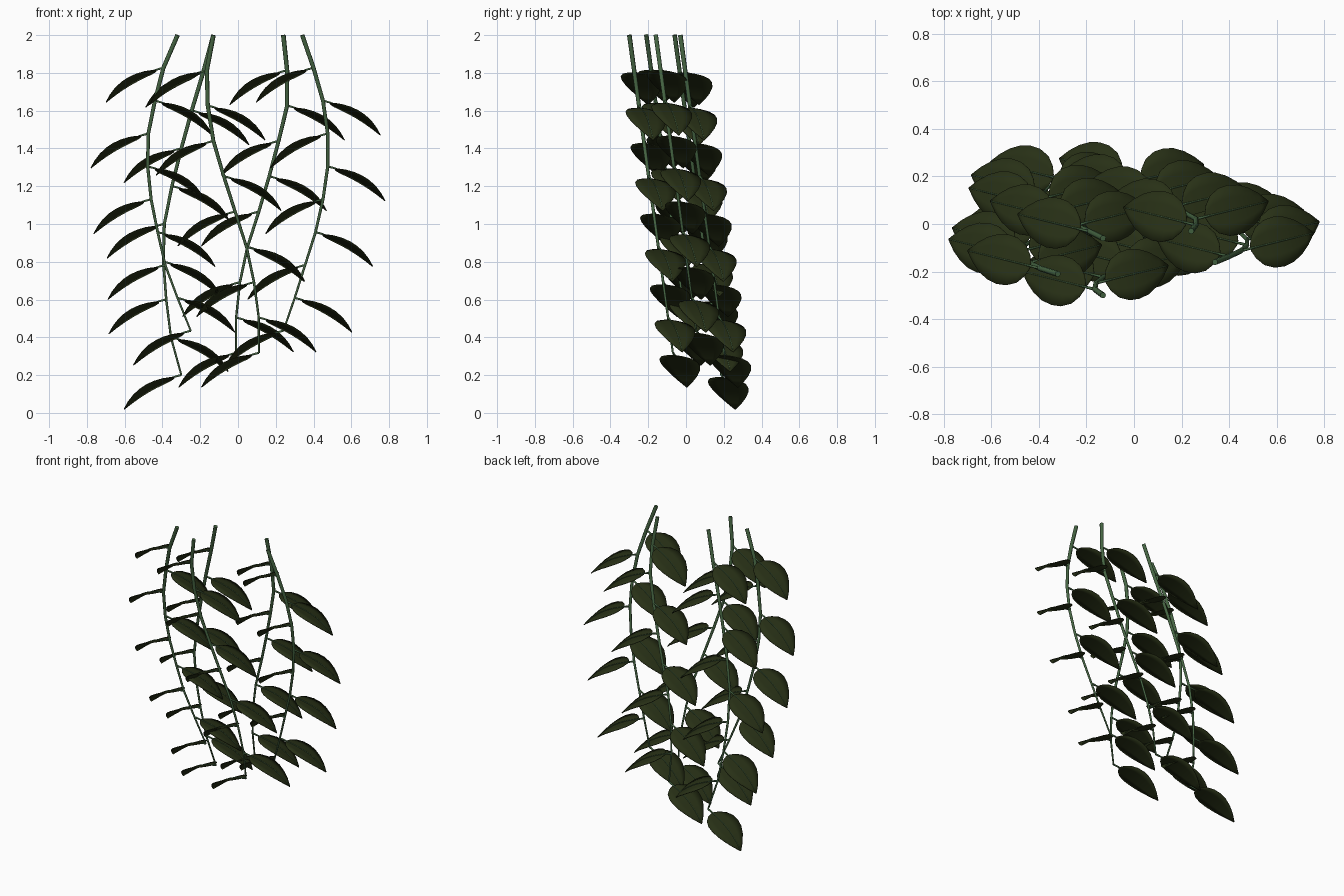
import bpy, bmesh, math
from mathutils import Vector

if "Cube" in bpy.data.objects:
    bpy.data.objects.remove(bpy.data.objects["Cube"])


def material(name, rgb):
    m = bpy.data.materials.new(name)
    m.diffuse_color = (*rgb, 1)
    m.use_nodes = True
    m.node_tree.nodes["Principled BSDF"].inputs["Base Color"].default_value = m.diffuse_color
    return m


LEAF = material("dark leaf green", (0.021, 0.030, 0.008))
STEM = material("stem green", (0.060, 0.130, 0.055))
LEAN = 0.137   # how far the vines drift back per unit of drop
REACH = 0.305  # leaf tip distance from the stem


def add(name, data, loc=(0, 0, 0)):
    ob = bpy.data.objects.new(name, data)
    ob.location = loc
    bpy.context.collection.objects.link(ob)
    return ob


def tube_mesh(name, pts, radii, res):
    """Tapered tube along a path, returned as a mesh."""
    cu = bpy.data.curves.new(name, 'CURVE')
    cu.dimensions = '3D'
    cu.bevel_depth = 1.0
    cu.bevel_resolution = res
    cu.use_fill_caps = True
    sp = cu.splines.new('POLY')
    sp.points.add(len(pts) - 1)
    for p, co, r in zip(sp.points, pts, radii):
        p.co = (*co, 1)
        p.radius = r
    ob = add(name, cu)
    me = bpy.data.meshes.new_from_object(
        ob.evaluated_get(bpy.context.evaluated_depsgraph_get()))
    bpy.data.objects.remove(ob)
    me.materials.clear()
    me.materials.append(STEM)
    for p in me.polygons:
        p.use_smooth = True
    return me


def midline(u, side):
    """Arching centre line of a leaf, swept slightly backward."""
    return Vector((side * u, 0.245 * u, -(0.27 * u + 3.45 * u ** 3)))


# Blade outline: position along the blade, half width
OUTLINE = [(0, .01), (.05, .046), (.15, .082), (.3, .103), (.45, .107),
           (.6, .098), (.75, .075), (.88, .043), (1, .002)]


def blade_mesh(name, side):
    across = Vector((-side * 0.24, 0.97, -0.08))
    bm = bmesh.new()
    rows = []
    for t, hw in OUTLINE:
        c = midline(0.04 + t * (REACH - 0.04), side)
        rows.append([bm.verts.new(c + across * hw * k)
                     for k in (-1, -.5, 0, .5, 1)])
    for a, b in zip(rows, rows[1:]):
        for i in range(4):
            bm.faces.new((a[i], b[i], b[i + 1], a[i + 1]))
    bm.normal_update()
    for f in bm.faces:
        f.smooth = True
        if f.normal.z < 0:
            f.normal_flip()
    me = bpy.data.meshes.new(name)
    bm.to_mesh(me)
    bm.free()
    me.materials.append(LEAF)
    return me


def stalk_mesh(name, side):
    """Leaf stalk continuing as the midrib on top of the blade."""
    us = [0, .02, .04, .07, .11, .15, .19, .23, .265, .295]
    pts = [midline(u, side) + Vector((0, 0, .001)) for u in us]
    radii = [.006, .006, .005] + [.003 - .0002 * i for i in range(7)]
    return tube_mesh(name, pts, radii, 1)


blades = {s: blade_mesh("leaf_blade", s) for s in (-1, 1)}
stalks = {s: stalk_mesh("leaf_stalk", s) for s in (-1, 1)}

# Vines: node spacing in height, y at the top, x at each node going down
VINES = [
    (.174, -.21, (-.32, -.395, -.44, -.475, -.478, -.46, -.425, -.385, -.32, -.25)),
    (.187, -.30, (-.13, -.165, -.16, -.13, -.075, -.015, .045, .085, .11, .11)),
    (.200, -.06, (-.13, -.185, -.245, -.30, -.35, -.39, -.395, -.38, -.355, -.30)),
    (.187, -.03, (.24, .26, .26, .215, .165, .11, .05, .01, -.01, -.01)),
    (.174, -.16, (.34, .40, .45, .475, .475, .45, .41, .355, .30, .24)),
]

for v, (step, y0, xs) in enumerate(VINES, 1):
    nodes = [Vector((x, y0 + LEAN * step * i, 2 - step * i))
             for i, x in enumerate(xs)]
    radii = [.0125 - .0008 * i for i in range(len(nodes))]
    add(f"vine_{v}_stem", tube_mesh("stem", nodes, radii, 2))
    # Leaves alternate left and right below the top
    for i, p in enumerate(nodes[1:], 1):
        side = -1 if i % 2 else 1
        blade = add(f"vine_{v}_leaf_{i}", blades[side], p)
        sol = blade.modifiers.new("thickness", 'SOLIDIFY')
        sol.thickness = 0.004
        add(f"vine_{v}_leaf_stalk_{i}", stalks[side], p)
